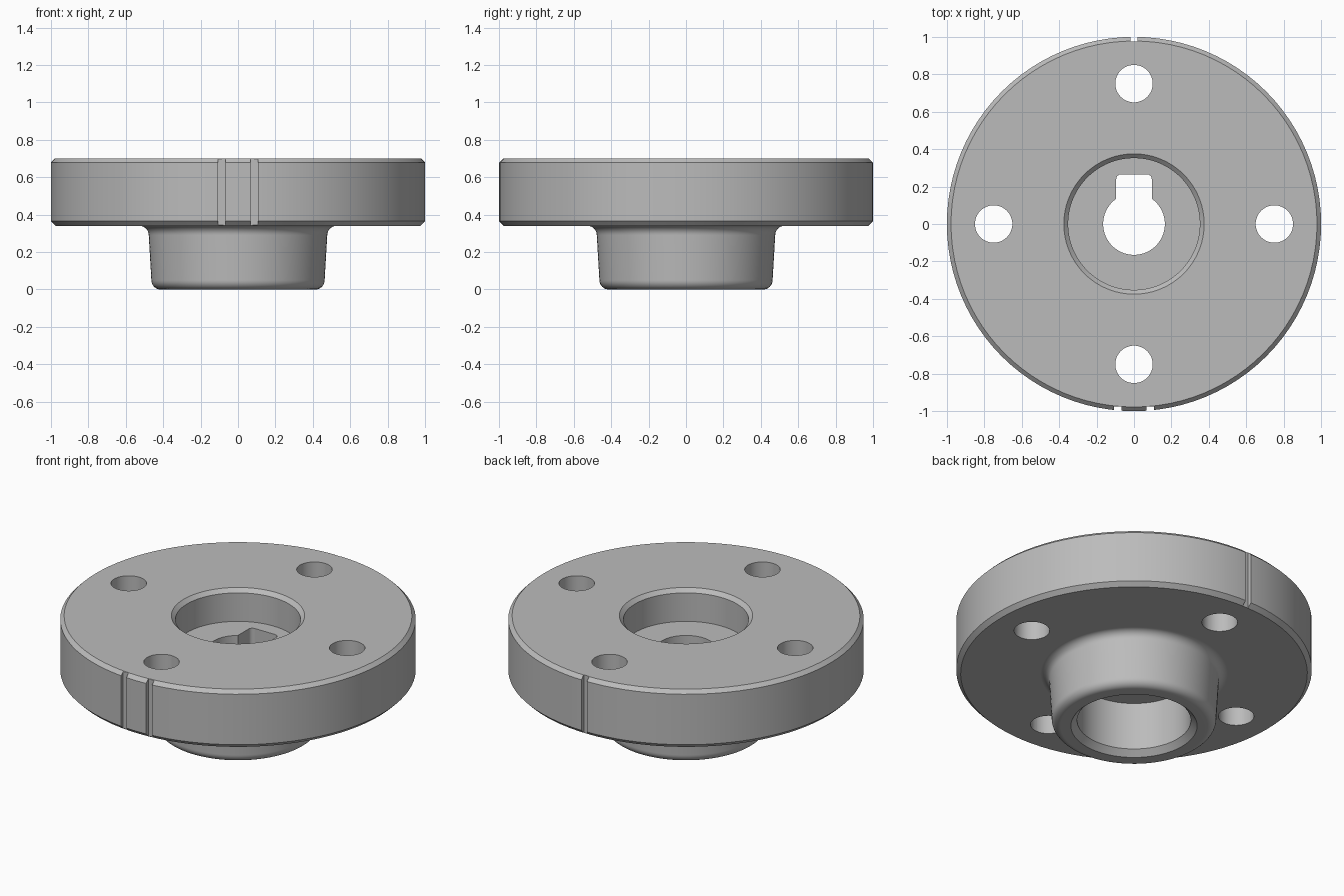
import bpy, bmesh
from math import sin, cos, pi, radians
from mathutils import Matrix, Vector

if "Cube" in bpy.data.objects:
    bpy.data.objects.remove(bpy.data.objects["Cube"], do_unlink=True)

SEGMENTS = 96
TOP, UNDER = 0.70, 0.34          # flange faces
FLOOR, CEILING = 0.50, 0.33      # inner web faces

steel = bpy.data.materials.new("steel grey")
steel.use_nodes = True
steel.diffuse_color = (0.5, 0.5, 0.5, 1)
steel.node_tree.nodes["Principled BSDF"].inputs["Base Color"].default_value = (0.5, 0.5, 0.5, 1)


def make_object(name, bm):
    bmesh.ops.recalc_face_normals(bm, faces=bm.faces)
    mesh = bpy.data.meshes.new(name)
    bm.to_mesh(mesh)
    bm.free()
    mesh.materials.append(steel)
    obj = bpy.data.objects.new(name, mesh)
    bpy.context.collection.objects.link(obj)
    return obj


def arc(r, z, radius, start, end, steps=8):
    """Points of a fillet around (r, z), angles in degrees."""
    angles = [radians(start + (end - start) * i / steps) for i in range(steps + 1)]
    return [(r + radius * cos(a), z + radius * sin(a)) for a in angles]


def lathe(name, profile):
    bm = bmesh.new()
    verts = [bm.verts.new((r, 0, z)) for r, z in profile]
    edges = [bm.edges.new((v, verts[i - 1])) for i, v in enumerate(verts)]
    bmesh.ops.spin(bm, geom=verts + edges, cent=(0, 0, 0), axis=(0, 0, 1),
                   angle=2 * pi, steps=SEGMENTS, use_merge=True)
    bmesh.ops.remove_doubles(bm, verts=bm.verts, dist=1e-5)
    return make_object(name, bm)


def box_cutter(name, size, centre, bevel=0):
    bm = bmesh.new()
    bmesh.ops.create_cube(bm, size=1, matrix=Matrix.Translation(centre) @ Matrix.Diagonal((*size, 1)))
    if bevel:
        upright = [e for e in bm.edges if abs(e.verts[0].co.z - e.verts[1].co.z) > 0.01]
        bmesh.ops.bevel(bm, geom=upright, offset=bevel, segments=5, profile=0.5, affect='EDGES')
    return make_object(name, bm)


def hole_cutter(name, x, y):
    bm = bmesh.new()
    bmesh.ops.create_cone(bm, cap_ends=True, segments=48, radius1=0.1, radius2=0.1, depth=1,
                          matrix=Matrix.Translation((x, y, 0.5)))
    return make_object(name, bm)


# Flange, hub, recess, web and lower bore as one turned profile
profile = [(0.165, CEILING), (0.32, CEILING), (0.32, 0.035), (0.355, 0)]
profile += arc(0.413, 0.05, 0.05, -90, 0)                 # rounded hub rim
profile += arc(0.527, UNDER - 0.05, 0.05, 180, 90)        # fillet into the flange
profile += [(0.975, UNDER), (1, UNDER + 0.025), (1, TOP - 0.022), (0.978, TOP),
            (0.375, TOP), (0.352, TOP - 0.023), (0.352, FLOOR), (0.165, FLOOR)]
flange = lathe("flange_with_hub", profile)

# Keyway, bolt holes and rim grooves
cutters = [box_cutter("keyway_cutter", (0.19, 0.29, 0.4), Vector((0, 0.12, 0.42)), 0.025)]
for i in range(4):
    cutters.append(hole_cutter("bolt_hole_cutter", 0.75 * cos(i * pi / 2), 0.75 * sin(i * pi / 2)))
for x, side in ((-0.087, -1), (0.087, -1), (0, 1)):
    cutters.append(box_cutter("groove_cutter", (0.038, 0.1, 1), Vector((x, side * 1.025, 0.5))))

bpy.ops.object.select_all(action='DESELECT')
flange.select_set(True)
bpy.context.view_layer.objects.active = flange
for cutter in cutters:
    cutter.hide_render = True
    cut = flange.modifiers.new("cut", 'BOOLEAN')
    cut.operation, cut.solver, cut.object = 'DIFFERENCE', 'EXACT', cutter
    bpy.ops.object.modifier_apply(modifier=cut.name)
    bpy.data.objects.remove(cutter, do_unlink=True)

# Smooth round walls, crisp chamfers and flat faces
bpy.ops.object.shade_smooth_by_angle(angle=radians(25))
weighted = flange.modifiers.new("weighted_normals", 'WEIGHTED_NORMAL')
weighted.keep_sharp = True
